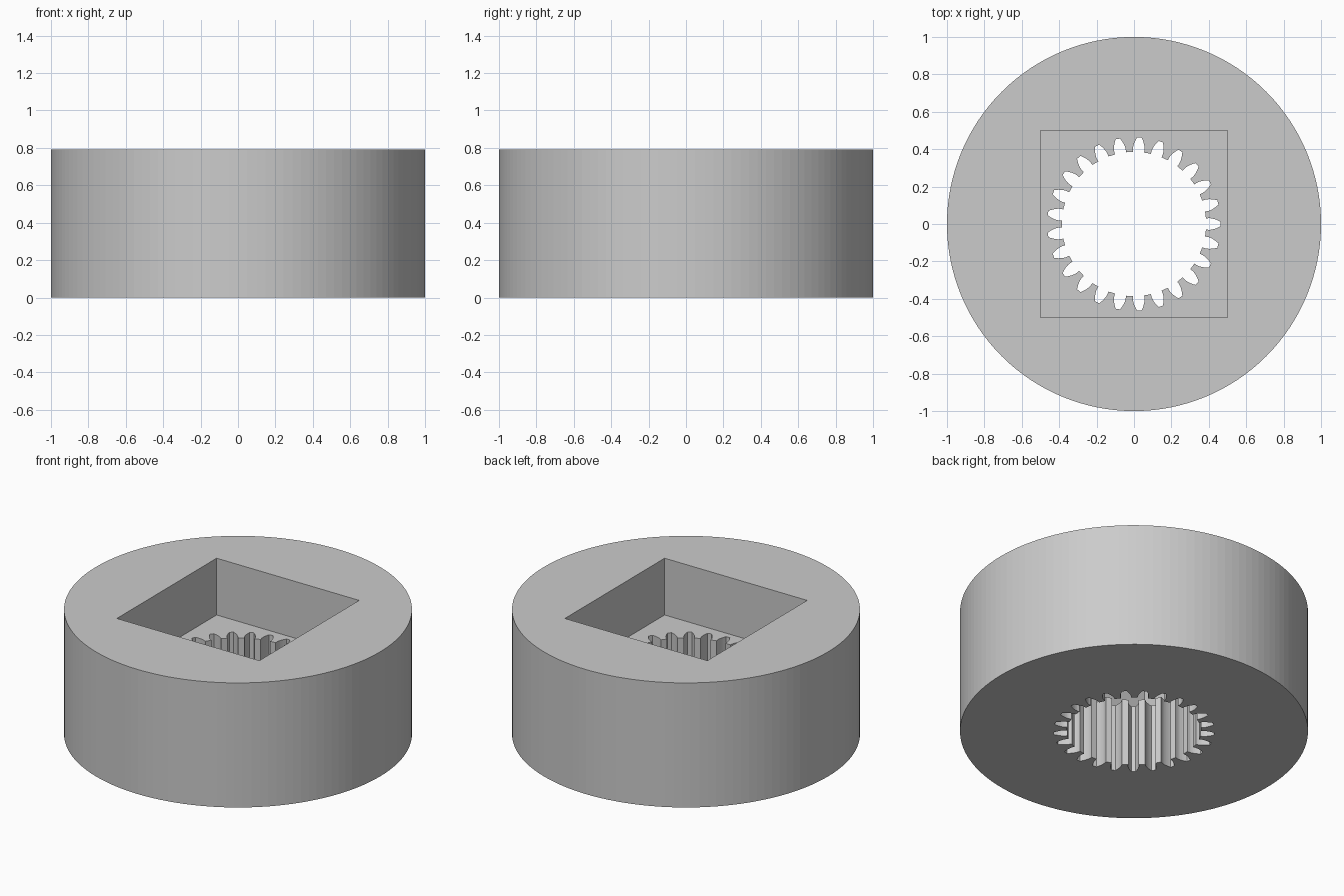
import bpy
import bmesh
from math import acos, cos, sin, tan, pi, radians

cube = bpy.data.objects.get("Cube")
if cube:
    bpy.data.objects.remove(cube, do_unlink=True)

HEIGHT = 0.79
POCKET_FLOOR = 0.43
TEETH = 25
MODULE = 0.0343

grey = bpy.data.materials.new("plain grey")
grey.use_nodes = True
grey.diffuse_color = (0.6, 0.6, 0.6, 1)
grey.node_tree.nodes["Principled BSDF"].inputs["Base Color"].default_value = (0.6, 0.6, 0.6, 1)


def prism(name, outline, bottom, top):
    """Extrude a flat outline of (x, y) points from bottom to top."""
    bm = bmesh.new()
    face = bm.faces.new([bm.verts.new((x, y, bottom)) for x, y in outline])
    result = bmesh.ops.extrude_face_region(bm, geom=[face])
    verts = [v for v in result["geom"] if isinstance(v, bmesh.types.BMVert)]
    bmesh.ops.translate(bm, verts=verts, vec=(0, 0, top - bottom))
    bmesh.ops.recalc_face_normals(bm, faces=bm.faces)
    mesh = bpy.data.meshes.new(name)
    bm.to_mesh(mesh)
    bm.free()
    mesh.materials.append(grey)
    obj = bpy.data.objects.new(name, mesh)
    bpy.context.collection.objects.link(obj)
    return obj


def polar(radius, angle):
    return radius * cos(angle), radius * sin(angle)


def circle(radius, count):
    return [polar(radius, 2 * pi * i / count) for i in range(count)]


def gear_outline(steps=6):
    """Involute gear with a 20 degree pressure angle, one tooth centred on +x."""
    pressure = radians(20)
    pitch = TEETH * MODULE / 2
    base = pitch * cos(pressure)
    root, tip = pitch - 1.25 * MODULE, pitch + MODULE
    base_half = pi / (2 * TEETH) + tan(pressure) - pressure
    flank = [(root, base_half)]
    for i in range(steps + 1):
        r = base + (tip - base) * i / steps
        a = acos(min(1, base / r))
        flank.append((r, base_half - (tan(a) - a)))
    points = []
    for tooth in range(TEETH):
        centre = 2 * pi * tooth / TEETH
        points += [polar(r, centre - half) for r, half in flank]
        points += [polar(r, centre + half) for r, half in reversed(flank)]
    return points


# Round body, square pocket from above, toothed bore right through
body = prism("splined_round_body", circle(1, 128), 0, HEIGHT)
square = [(-0.5, -0.5), (0.5, -0.5), (0.5, 0.5), (-0.5, 0.5)]
cutters = [
    prism("square_pocket_cutter", square, POCKET_FLOOR, HEIGHT + 0.2),
    prism("toothed_bore_cutter", gear_outline(), -0.2, POCKET_FLOOR + 0.1),
]

bpy.context.view_layer.objects.active = body
for cutter in cutters:
    cutter.hide_render = True
    cut = body.modifiers.new(cutter.name, "BOOLEAN")
    cut.operation = "DIFFERENCE"
    cut.solver = "EXACT"
    cut.object = cutter
    bpy.ops.object.modifier_apply(modifier=cut.name)
    bpy.data.objects.remove(cutter, do_unlink=True)
